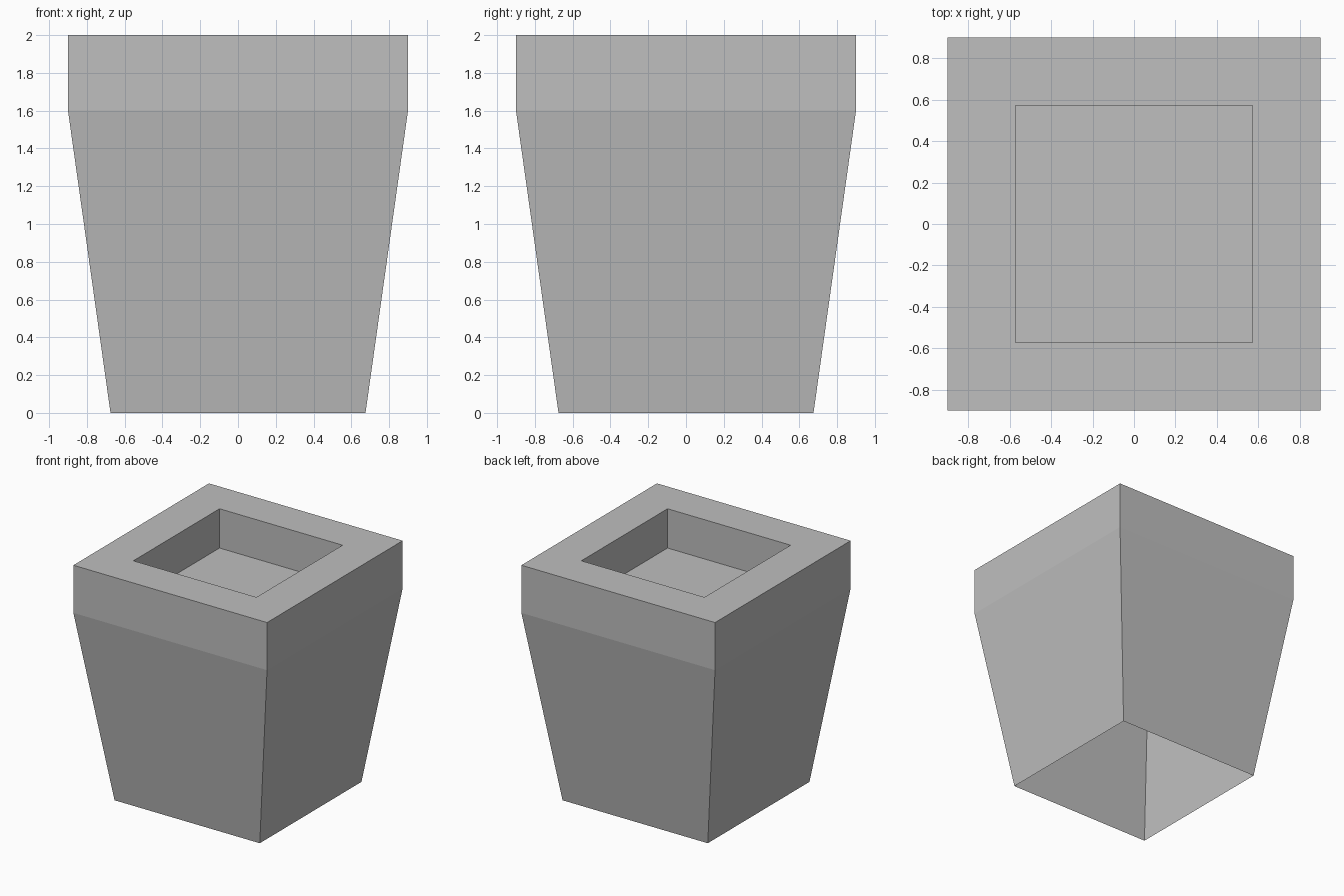
import bpy

if "Cube" in bpy.data.objects:
    bpy.data.objects.remove(bpy.data.objects["Cube"])

grey = bpy.data.materials.new("plain grey")
grey.diffuse_color = (0.52, 0.52, 0.52, 1)
grey.use_nodes = True
grey.node_tree.nodes["Principled BSDF"].inputs["Base Color"].default_value = grey.diffuse_color


def square_ring(half, z):
    return [(-half, -half, z), (half, -half, z), (half, half, z), (-half, half, z)]


def square_shell(name, levels, cap_end=False):
    """Join square cross-sections (half width, height) into a shell."""
    verts, faces = [], []
    for half, z in levels:
        verts += square_ring(half, z)
    for k in range(len(levels) - 1):
        for i in range(4):
            j = (i + 1) % 4
            a, b = 4 * k, 4 * k + 4
            faces.append((a + i, a + j, b + j, b + i))
    if cap_end:
        last = 4 * (len(levels) - 1)
        faces.append(tuple(last + i for i in range(4)))
    mesh = bpy.data.meshes.new(name)
    mesh.from_pydata(verts, [], faces)
    mesh.materials.append(grey)
    obj = bpy.data.objects.new(name, mesh)
    bpy.context.collection.objects.link(obj)
    return obj


# Tapered body with straight rim band, flat rim, recess and its floor; open underneath
square_shell("planter_pot",
             [(0.675, 0.0), (0.9, 1.6), (0.9, 2.0), (0.572, 2.0), (0.572, 1.67)],
             cap_end=True)
